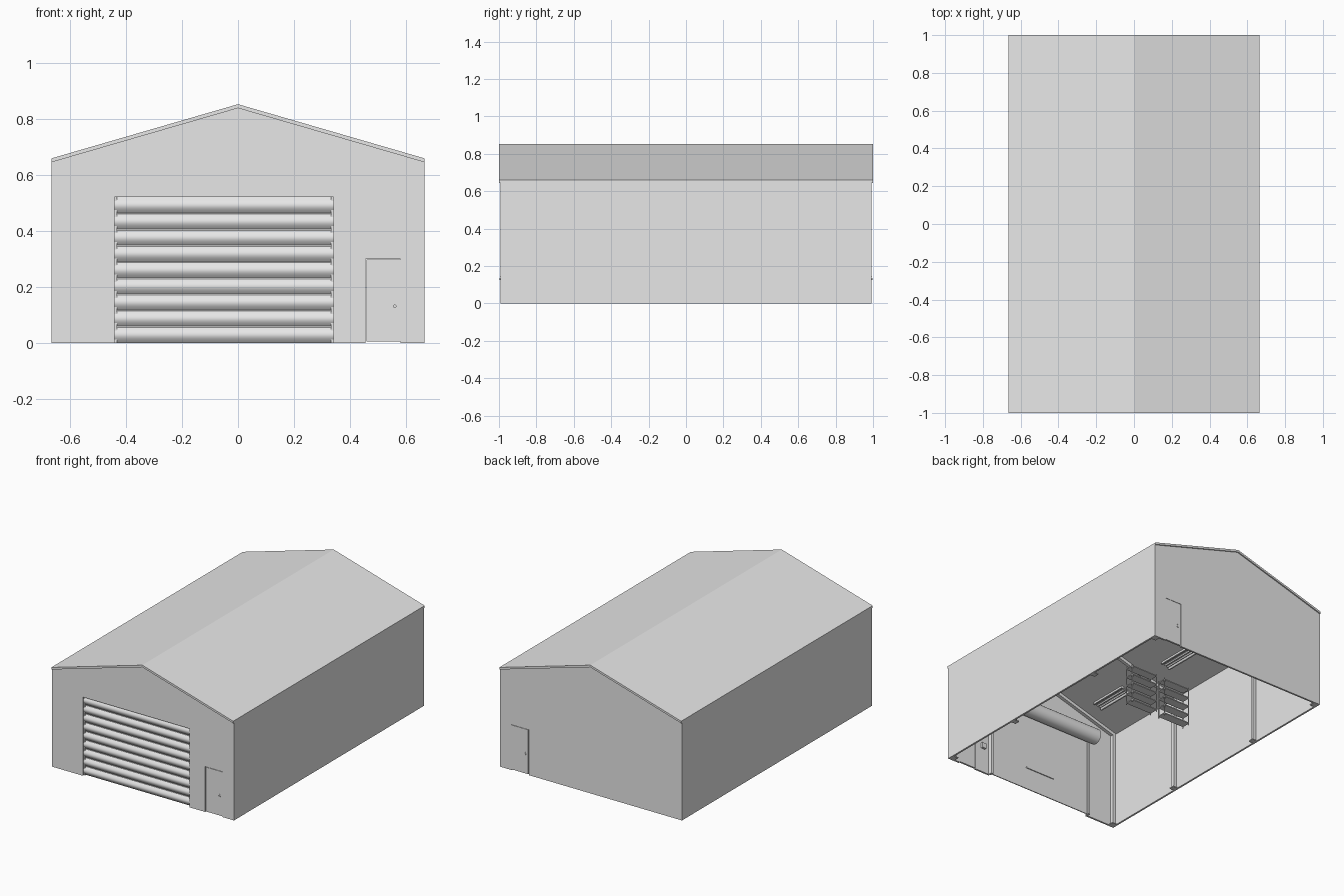
import bpy, math
from mathutils import Vector

cube = bpy.data.objects.get("Cube")
if cube:
    bpy.data.objects.remove(cube, do_unlink=True)

grey = bpy.data.materials.new("light_grey")
grey.use_nodes = True
grey.diffuse_color = (0.8, 0.8, 0.8, 1)
grey.node_tree.nodes["Principled BSDF"].inputs["Base Color"].default_value = (0.8, 0.8, 0.8, 1)

W, EAVE, RIDGE = 0.665, 0.645, 0.838   # half width and wall heights
WALL_Y, THICK = 0.992, 0.012
SLOPE = (RIDGE - EAVE) / W
FRAMES = (-0.965, -0.38, 0.38, 0.965)


def make(name, verts, faces, smooth=False):
    mesh = bpy.data.meshes.new(name)
    mesh.from_pydata(verts, [], faces)
    mesh.materials.append(grey)
    obj = bpy.data.objects.new(name, mesh)
    bpy.context.collection.objects.link(obj)
    if smooth:
        bpy.ops.object.select_all(action='DESELECT')
        obj.select_set(True)
        bpy.context.view_layer.objects.active = obj
        bpy.ops.object.shade_smooth_by_angle(angle=math.radians(35))
    return obj


def prism(name, outline, start, end, axis='y', smooth=False):
    """Extrude an outline: (x, z) along y, or (y, z) along x."""
    n = len(outline)
    area = sum(a[0] * b[1] - b[0] * a[1] for a, b in zip(outline, outline[1:] + outline[:1]))
    if (area < 0) == (axis == 'y'):
        outline = outline[::-1]
    place = (lambda p, t: (p[0], t, p[1])) if axis == 'y' else (lambda p, t: (t, p[0], p[1]))
    verts = [place(p, t) for t in (start, end) for p in outline]
    faces = [tuple(range(n)), tuple(reversed(range(n, 2 * n)))]
    faces += [(i, i + n, (i + 1) % n + n, (i + 1) % n) for i in range(n)]
    return make(name, verts, faces, smooth)


def box(name, x0, x1, y0, y1, z0, z1):
    return prism(name, [(x0, z0), (x1, z0), (x1, z1), (x0, z1)], y0, y1)


def circle(cx, cz, r, n=16):
    return [(cx + r * math.cos(math.tau * i / n), cz + r * math.sin(math.tau * i / n))
            for i in range(n)]


def roof_z(x):
    return RIDGE - SLOPE * abs(x)


# Gable walls with notches for the doors
DOOR = (-0.44, 0.34, 0.52)
SIDE_DOOR = (0.455, 0.58, 0.30)


def notch(opening):
    a, b, top = opening
    return [(a, 0), (a, top), (b, top), (b, 0)]


gable_top = [(W, 0), (W, EAVE), (0, RIDGE), (-W, EAVE)]
prism("front_wall", [(-W, 0)] + notch(DOOR) + notch(SIDE_DOOR) + gable_top,
      -WALL_Y, -WALL_Y + THICK)
prism("back_wall", [(-W, 0)] + notch(SIDE_DOOR) + gable_top, WALL_Y - THICK, WALL_Y)

# Side walls and roof sheet
for side, s in (("right", -1), ("left", 1)):
    x0, x1 = sorted((s * W, s * (W - THICK)))
    box(side + "_wall", x0, x1, -WALL_Y + THICK, WALL_Y - THICK, 0, EAVE)
prism("roof", [(-W, EAVE), (0, RIDGE), (W, EAVE), (W, EAVE + 0.014),
               (0, RIDGE + 0.014), (-W, EAVE + 0.014)], -1, 1)

# Roller shutter of curved slats
count = 9
pitch = DOOR[2] / count
steps = 8
curve = [(-0.970, 0.0)]
for k in range(count):
    for i in range(steps + 1):
        t = i / steps
        curve.append((-0.972 - 0.014 * math.sin(math.pi * t), pitch * (k + 0.04 + 0.92 * t)))
curve.append((-0.970, DOOR[2]))
prism("roller_shutter", curve + [(-0.964, DOOR[2]), (-0.964, 0)], DOOR[0], DOOR[1], 'x', True)
prism("shutter_drum", circle(-0.925, 0.545, 0.05, 32), DOOR[0] - 0.03, DOOR[1] + 0.03, 'x', True)
for x in (DOOR[0], DOOR[1]):
    box("shutter_guide", x - 0.008, x + 0.008, -0.98, -0.955, 0, 0.55)
box("shutter_lock_bar", -0.16, 0.06, -0.964, -0.958, 0.145, 0.152)
box("control_box", 0.38, 0.41, -0.98, -0.965, 0.165, 0.20)

# Personnel doors, one in each gable
for end, s, hx in (("front", -1, 0.56), ("back", 1, 0.48)):
    ya, yb = sorted((s * WALL_Y, s * (WALL_Y - THICK)))
    box(end + "_door", 0.459, 0.58, ya, yb, 0.005, 0.298)
    for face in (0, 1):
        base = s * (WALL_Y - face * THICK)
        out = s * (-1 if face else 1)
        y0, y1 = sorted((base, base + out * 0.006))
        prism(end + "_door_knob", circle(hx, 0.131, 0.006), y0, y1, 'y', True)
        y0, y1 = sorted((base, base + out * 0.003))
        prism(end + "_door_lock", circle(hx + 0.002, 0.145, 0.0025, 10), y0, y1)

# Portal frames: columns, base plates and rafters
for y in FRAMES:
    for s in (-1, 1):
        x0, x1 = sorted((s * (W - THICK), s * (W - THICK - 0.022)))
        box("column", x0, x1, y - 0.011, y + 0.011, 0, roof_z(x0))
        x0, x1 = sorted((s * (W - THICK), s * (W - THICK - 0.032)))
        box("base_plate", x0, x1, y - 0.018, y + 0.018, 0, 0.006)
    e = W - THICK
    prism("rafter", [(-e, roof_z(e)), (0, RIDGE), (e, roof_z(e)),
                     (e, roof_z(e) - 0.022), (0, RIDGE - 0.022), (-e, roof_z(e) - 0.022)],
          y - 0.011, y + 0.011)

# Ceiling lights, tilted with the roof
for y in (-0.71, -0.06, 0.6):
    for s in (-1, 1):
        c = Vector((s * 0.42, roof_z(0.42)))
        along = Vector((s, -SLOPE)).normalized()
        down = Vector((-s * SLOPE, -1)).normalized()

        def at(u, v):
            return tuple(c + along * u + down * v)
        prism("light_tray", [at(-0.035, 0), at(0.035, 0), at(0.035, 0.018), at(0.028, 0.018),
                             at(0.018, 0.006), at(-0.018, 0.006), at(-0.028, 0.018),
                             at(-0.035, 0.018)], y - 0.135, y + 0.135)
        for u in (-0.009, 0.009):
            prism("light_tube", circle(*at(u, 0.014), 0.006, 12), y - 0.125, y + 0.125, 'y', True)

# Two free-standing shelving racks
for x0 in (-0.21, 0.05):
    x1, y0, y1 = x0 + 0.2, 0.22, 0.28
    for k in range(5):
        z = 0.012 + k * 0.06
        box("rack_shelf", x0, x1, y0, y1, z, z + 0.006)
    for x in (x0, x1 - 0.005):
        for y in (y0, y1 - 0.005):
            box("rack_post", x, x + 0.005, y, y + 0.005, 0, 0.265)
